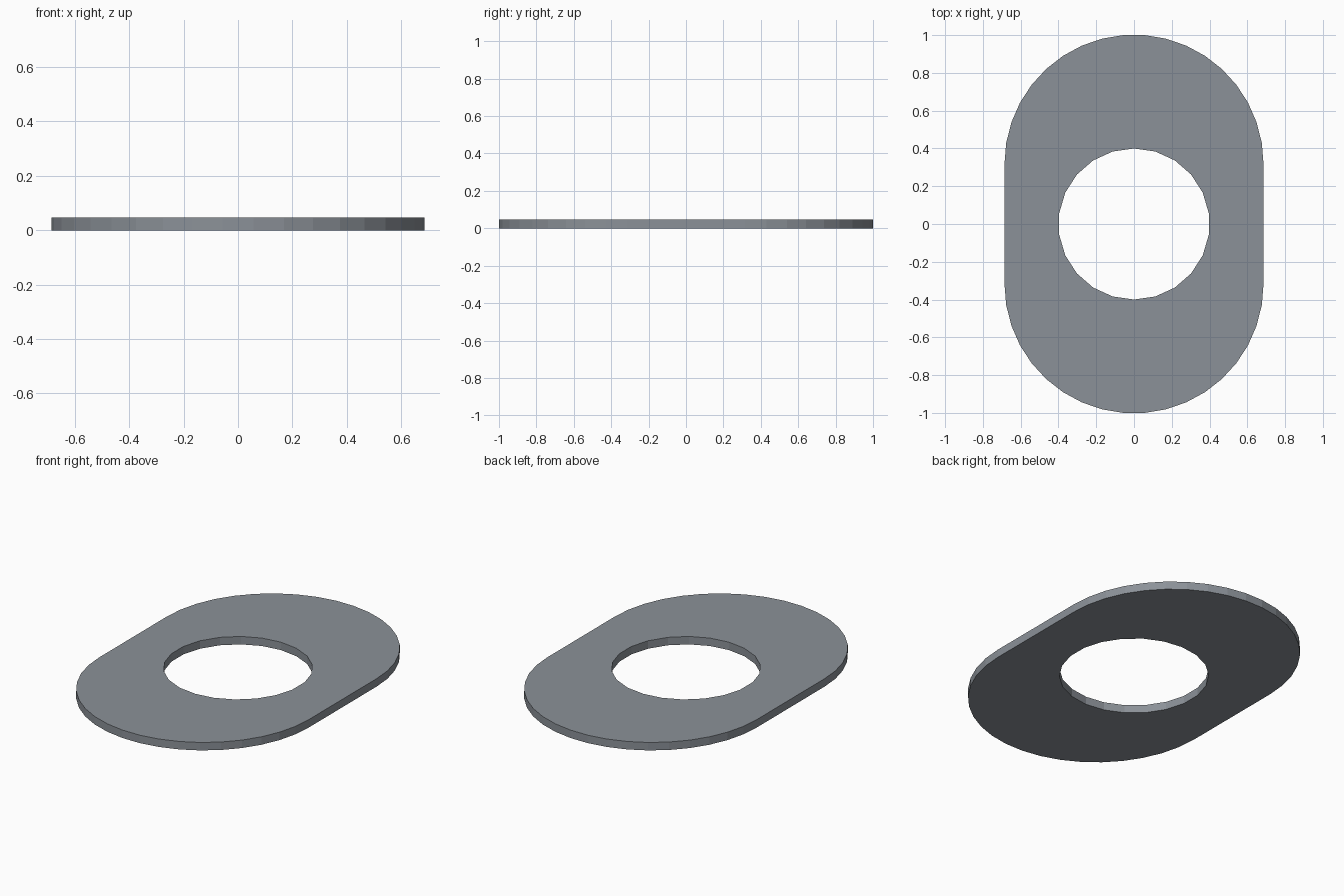
import bpy, bmesh, math

if "Cube" in bpy.data.objects:
    bpy.data.objects.remove(bpy.data.objects["Cube"])

HALF_W, THICK = 0.686, 0.047
ARC_STEPS = 19
# Odd step count leaves a flat at each tip, so place the arc centre to reach y = 1
OFFSET = 1.0 - HALF_W * math.cos(math.pi / ARC_STEPS / 2)
HOLE_R, HOLE_SIDES = 0.40, 22


def add_loop(bm, pts):
    verts = [bm.verts.new((x, y, 0)) for x, y in pts]
    return [bm.edges.new((v, verts[(i + 1) % len(verts)])) for i, v in enumerate(verts)]


# Rounded outline: two half circles joined by straight sides
outer = []
for end in range(2):
    for i in range(ARC_STEPS + 1):
        a = math.pi * (end + i / ARC_STEPS)
        outer.append((HALF_W * math.cos(a),
                      HALF_W * math.sin(a) + (OFFSET if end == 0 else -OFFSET)))

# Central round hole
hole = [(HOLE_R * math.sin(math.tau * i / HOLE_SIDES),
         HOLE_R * math.cos(math.tau * i / HOLE_SIDES)) for i in range(HOLE_SIDES)]

# Fill between the loops and extrude to thickness
bm = bmesh.new()
edges = add_loop(bm, outer) + add_loop(bm, hole)
bmesh.ops.triangle_fill(bm, edges=edges, use_beauty=True, use_dissolve=False, normal=(0, 0, 1))
res = bmesh.ops.extrude_face_region(bm, geom=bm.faces[:], use_keep_orig=True)
top = [g for g in res["geom"] if isinstance(g, bmesh.types.BMVert)]
bmesh.ops.translate(bm, verts=top, vec=(0, 0, THICK))
bmesh.ops.recalc_face_normals(bm, faces=bm.faces[:])

mesh = bpy.data.meshes.new("washer_plate")
bm.to_mesh(mesh)
bm.free()
plate = bpy.data.objects.new("washer_plate", mesh)
bpy.context.collection.objects.link(plate)

# Dark steel colour
steel = bpy.data.materials.new("dark_steel")
steel.diffuse_color = (0.26, 0.285, 0.315, 1)
steel.use_nodes = True
steel.node_tree.nodes["Principled BSDF"].inputs["Base Color"].default_value = steel.diffuse_color
mesh.materials.append(steel)
